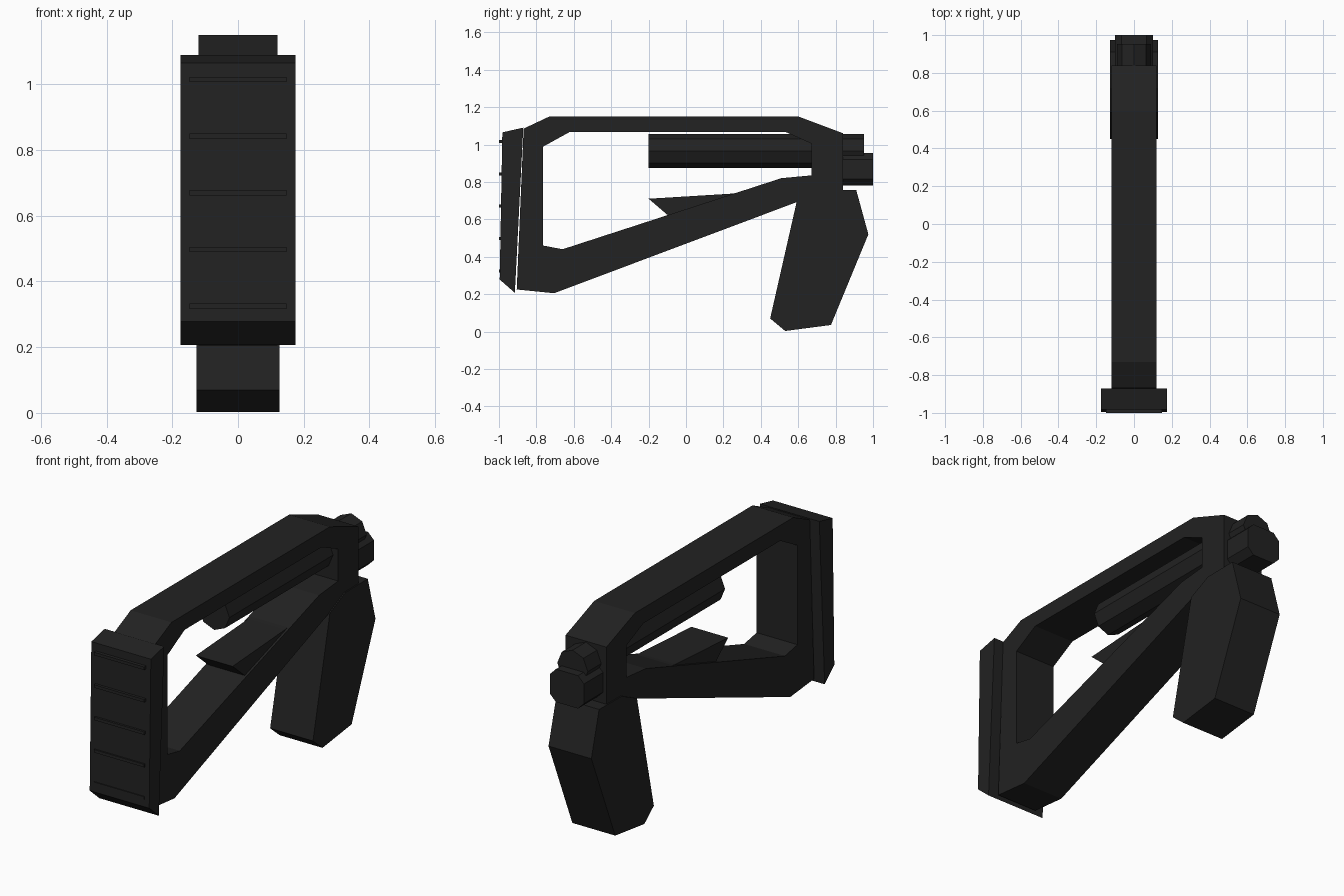
import bpy, bmesh, math

if "Cube" in bpy.data.objects:
    bpy.data.objects.remove(bpy.data.objects["Cube"])

black = bpy.data.materials.new("matte black")
black.diffuse_color = (0.016, 0.016, 0.016, 1)
black.use_nodes = True
black.node_tree.nodes["Principled BSDF"].inputs["Base Color"].default_value = black.diffuse_color


def extrude_profile(name, half_width, *loops):
    """Fill (y, z) outlines, inner ones being holes, and extrude across x."""
    bm = bmesh.new()
    edges = []
    for loop in loops:
        vs = [bm.verts.new((-half_width, y, z)) for y, z in loop]
        edges += [bm.edges.new((vs[i], vs[(i + 1) % len(vs)])) for i in range(len(vs))]
    bmesh.ops.triangle_fill(bm, edges=edges, use_beauty=True, normal=(-1, 0, 0))
    res = bmesh.ops.extrude_face_region(bm, geom=bm.faces[:], use_keep_orig=True)
    moved = [g for g in res["geom"] if isinstance(g, bmesh.types.BMVert)]
    bmesh.ops.translate(bm, verts=moved, vec=(2 * half_width, 0, 0))
    bmesh.ops.recalc_face_normals(bm, faces=bm.faces[:])
    bmesh.ops.dissolve_limit(bm, angle_limit=0.01, verts=bm.verts[:], edges=bm.edges[:])
    return finish(name, bm)


def finish(name, bm):
    mesh = bpy.data.meshes.new(name)
    bm.to_mesh(mesh)
    bm.free()
    mesh.materials.append(black)
    ob = bpy.data.objects.new(name, mesh)
    bpy.context.collection.objects.link(ob)
    return ob


def prism(name, section, y0, y1):
    """Extrude an (x, z) section along y."""
    bm = bmesh.new()
    a = [bm.verts.new((x, y0, z)) for x, z in section]
    b = [bm.verts.new((x, y1, z)) for x, z in section]
    n = len(section)
    bm.faces.new(a)
    bm.faces.new(b)
    for i in range(n):
        j = (i + 1) % n
        bm.faces.new((a[i], a[j], b[j], b[i]))
    bmesh.ops.recalc_face_normals(bm, faces=bm.faces[:])
    return finish(name, bm)


# Skeleton stock frame with open middle
extrude_profile(
    "stock_frame", 0.12,
    [(-0.905, 0.225), (-0.705, 0.205), (0.60, 0.695), (0.84, 0.75),
     (0.84, 1.06), (0.60, 1.15), (-0.73, 1.15), (-0.868, 1.085)],
    [(-0.765, 0.46), (-0.66, 0.44), (0.26, 0.74), (0.51, 0.82), (0.67, 0.835),
     (0.67, 1.005), (0.53, 1.068), (-0.62, 1.068), (-0.765, 0.988)])

# Pistol grip
extrude_profile("grip", 0.126,
                [(0.45, 0.07), (0.53, 0.003), (0.775, 0.035), (0.975, 0.52),
                 (0.91, 0.757), (0.72, 0.755), (0.592, 0.695)])

# Butt pad and its ribs
extrude_profile("butt_pad", 0.175,
                [(-0.982, 1.065), (-0.87, 1.09), (-0.915, 0.207), (-0.996, 0.278)])
for i in range(5):
    z = 0.325 + i * 0.1725
    extrude_profile("pad_rib_%d" % (i + 1), 0.148,
                    [(-1.0, z - 0.008), (-0.97, z - 0.008),
                     (-0.97, z + 0.008), (-1.0, z + 0.008)])

# Pointed cheek wedge on the lower strut
extrude_profile("strut_wedge", 0.108,
                [(-0.2, 0.71), (-0.095, 0.62), (0.2, 0.70), (0.30, 0.745), (0.24, 0.737)])

# Eight sided buffer tube
prism("buffer_tube",
      [(0.09 * math.sin(i * math.pi / 4), 0.965 + 0.09 * math.cos(i * math.pi / 4))
       for i in range(8)], -0.2, 0.953)

# Chamfered mounting block at the rear end
w, c, lo, hi = 0.1, 0.035, 0.78, 0.955
prism("mount_block",
      [(-w, lo + c), (-w + c, lo), (w - c, lo), (w, lo + c),
       (w, hi - c), (w - c, hi), (-w + c, hi), (-w, hi - c)], 0.80, 1.0)
